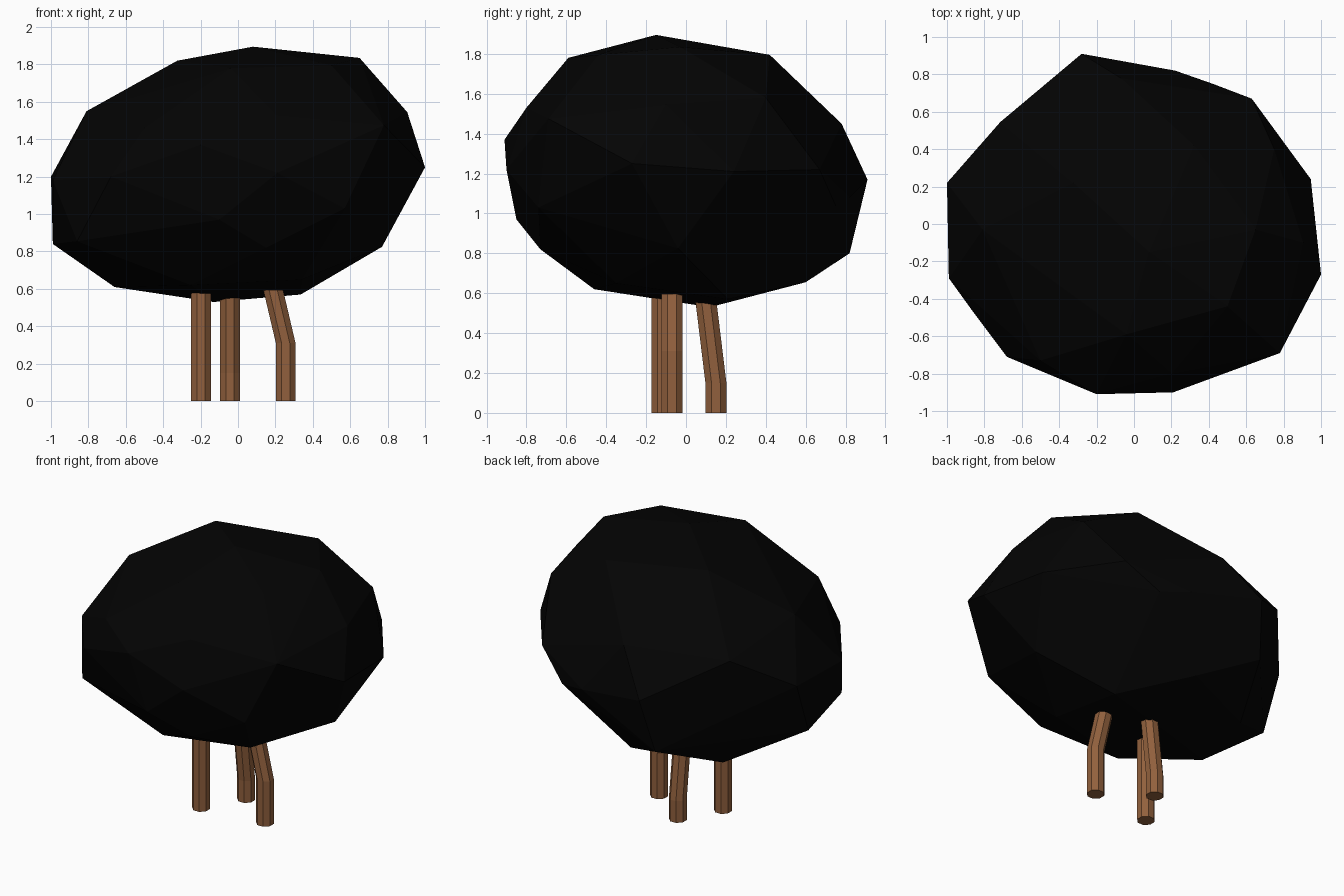
import bpy, bmesh, math

if "Cube" in bpy.data.objects:
    bpy.data.objects.remove(bpy.data.objects["Cube"])

def material(name, color):
    m = bpy.data.materials.new(name)
    m.diffuse_color = (*color, 1)
    m.use_nodes = True
    m.node_tree.nodes["Principled BSDF"].inputs["Base Color"].default_value = m.diffuse_color
    return m

LEAF = material("black_foliage", (0.001, 0.001, 0.001))
BARK = material("brown_bark", (0.285, 0.118, 0.047))

def finish(bm, name, mat):
    bmesh.ops.recalc_face_normals(bm, faces=bm.faces[:])
    me = bpy.data.meshes.new(name)
    bm.to_mesh(me)
    bm.free()
    me.materials.append(mat)
    ob = bpy.data.objects.new(name, me)
    bpy.context.collection.objects.link(ob)

# Faceted canopy: convex hull of its corner points
corners = [
    # crown
    (.08, -.15, 1.895), (-.325, .22, 1.82), (.32, .42, 1.795), (.65, -.03, 1.835),
    (.5, -.44, 1.795), (-.04, -.59, 1.78), (-.81, -.03, 1.55), (-.5, -.73, 1.46),
    (.2, -.8, 1.53), (.78, -.69, 1.475), (.905, -.1, 1.545), (.75, .4, 1.58),
    (-.07, .78, 1.45), (-.715, .545, 1.42),
    # waist
    (-1, .22, 1.2), (-.99, -.29, 1.18), (-.68, -.71, 1.2), (-.2, -.91, 1.37),
    (.21, -.9, 1.22), (1, -.27, 1.25), (.945, .24, 1.21), (.63, .67, 1.22),
    (.22, .82, 1.08), (.42, .75, 1.04), (-.28, .91, 1.17),
    # underside
    (-.99, .08, .84), (-.86, -.47, .855), (-.1, -.85, .97), (.57, -.74, 1.03),
    (.15, -.73, .82), (.77, -.04, .825), (-.34, .82, .8), (0, .6, .655),
    (-.55, .38, .615), (-.66, -.12, .61), (-.25, -.46, .62), (.34, -.35, .65),
    (.335, .21, .57), (-.13, .12, .53),
]
bm = bmesh.new()
for c in corners:
    bm.verts.new(c)
bmesh.ops.convex_hull(bm, input=bm.verts[:])
loose = [v for v in bm.verts if not v.link_faces]
bmesh.ops.delete(bm, geom=loose, context='VERTS')
finish(bm, "canopy", LEAF)

# Eight-sided trunks swept along short bent paths
def trunk(name, path, r=0.057, n=8):
    bm = bmesh.new()
    rings = []
    for x, y, z in path:
        rings.append([bm.verts.new((x + r * math.cos((i + .5) * math.tau / n),
                                    y + r * math.sin((i + .5) * math.tau / n), z))
                      for i in range(n)])
    for a, b in zip(rings, rings[1:]):
        for i in range(n):
            j = (i + 1) % n
            bm.faces.new((a[i], a[j], b[j], b[i]))
    bm.faces.new(rings[0][::-1])
    bm.faces.new(rings[-1])
    finish(bm, name, BARK)

trunk("left_trunk", [(-.198, -.12, 0), (-.198, -.12, .585)])
trunk("back_trunk", [(-.043, .15, 0), (-.043, .15, .15), (-.043, .1, .56)])
trunk("right_trunk", [(.255, -.07, 0), (.255, -.07, .31), (.188, -.07, .595)])
